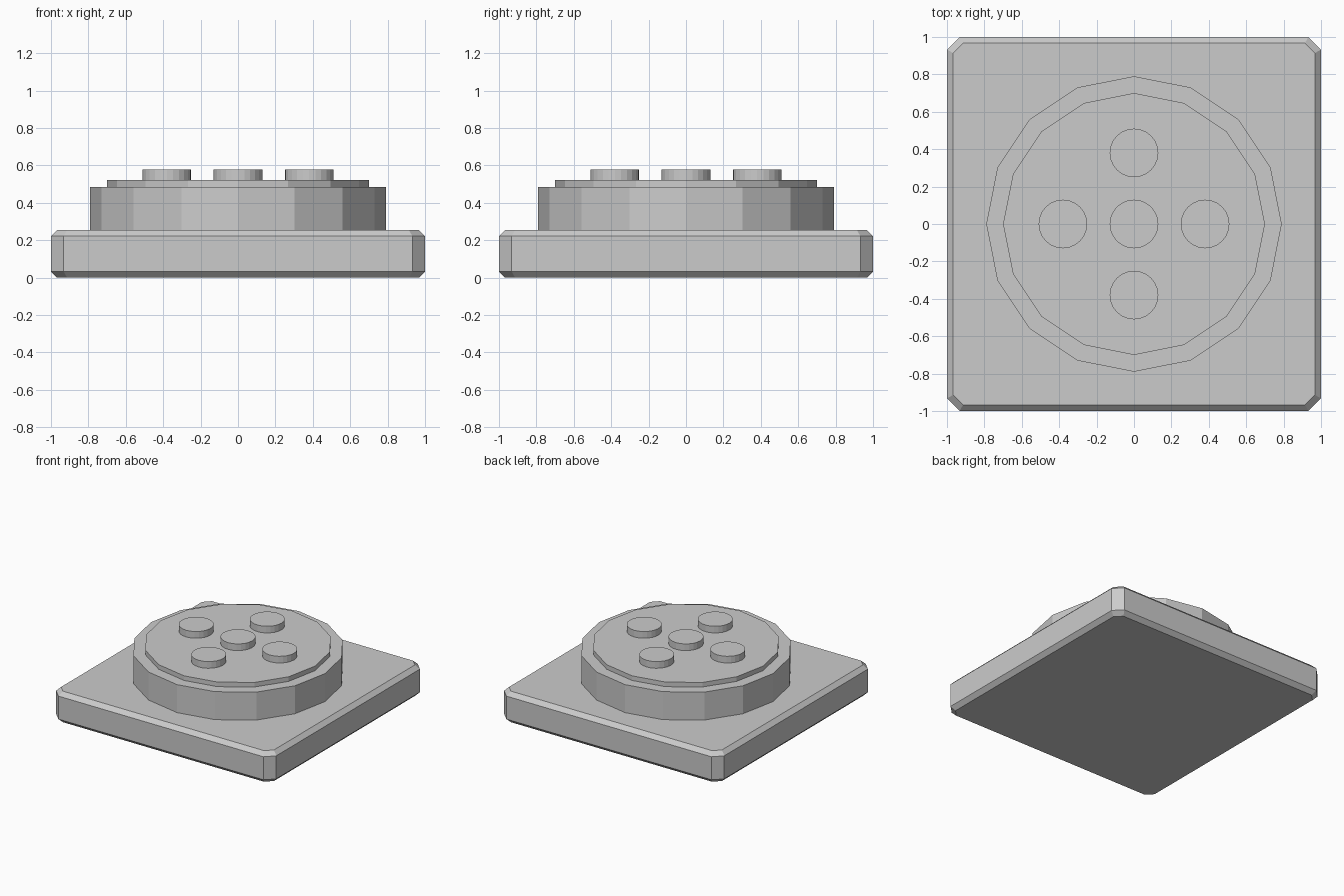
import bpy, bmesh, math

cube = bpy.data.objects.get("Cube")
if cube:
    bpy.data.objects.remove(cube, do_unlink=True)

grey = bpy.data.materials.new("light_grey")
grey.use_nodes = True
colour = (0.6, 0.6, 0.6, 1)
grey.diffuse_color = colour
grey.node_tree.nodes["Principled BSDF"].inputs["Base Color"].default_value = colour


def loft(name, rings, location=(0, 0, 0)):
    """Join matching outlines into a closed, flat-faced solid."""
    bm = bmesh.new()
    loops = [[bm.verts.new(p) for p in ring] for ring in rings]
    for low, high in zip(loops, loops[1:]):
        for i in range(len(low)):
            j = (i + 1) % len(low)
            bm.faces.new((low[i], low[j], high[j], high[i]))
    bm.faces.new(loops[0][::-1])
    bm.faces.new(loops[-1])
    mesh = bpy.data.meshes.new(name)
    bm.to_mesh(mesh)
    bm.free()
    mesh.materials.append(grey)
    obj = bpy.data.objects.new(name, mesh)
    obj.location = location
    bpy.context.collection.objects.link(obj)
    return obj


def cut_square(half, cut, z):
    """Square outline with its corners cut off."""
    s = half - cut
    return [(half, -s, z), (half, s, z), (s, half, z), (-s, half, z),
            (-half, s, z), (-half, -s, z), (-s, -half, z), (s, -half, z)]


def disc(name, radius, bottom, top, sides, x=0, y=0):
    angles = [math.tau * i / sides for i in range(sides)]
    rings = [[(radius * math.cos(a), radius * math.sin(a), z) for a in angles]
             for z in (bottom, top)]
    return loft(name, rings, (x, y, 0))


# Chamfered square base
loft("base_plate", [cut_square(0.967, 0.053, 0), cut_square(1, 0.068, 0.033),
                    cut_square(1, 0.068, 0.222), cut_square(0.967, 0.053, 0.255)])

# Stepped round body
disc("round_body", 0.79, 0.25, 0.485, 16)
disc("top_disc", 0.70, 0.48, 0.523, 16)

# Five studs in a cross
spacing = 0.38
studs = {"centre": (0, 0), "left": (1, 0), "right": (-1, 0), "back": (0, 1), "front": (0, -1)}
for side, (x, y) in studs.items():
    disc(side + "_stud", 0.13, 0.515, 0.578, 24, x * spacing, y * spacing)
